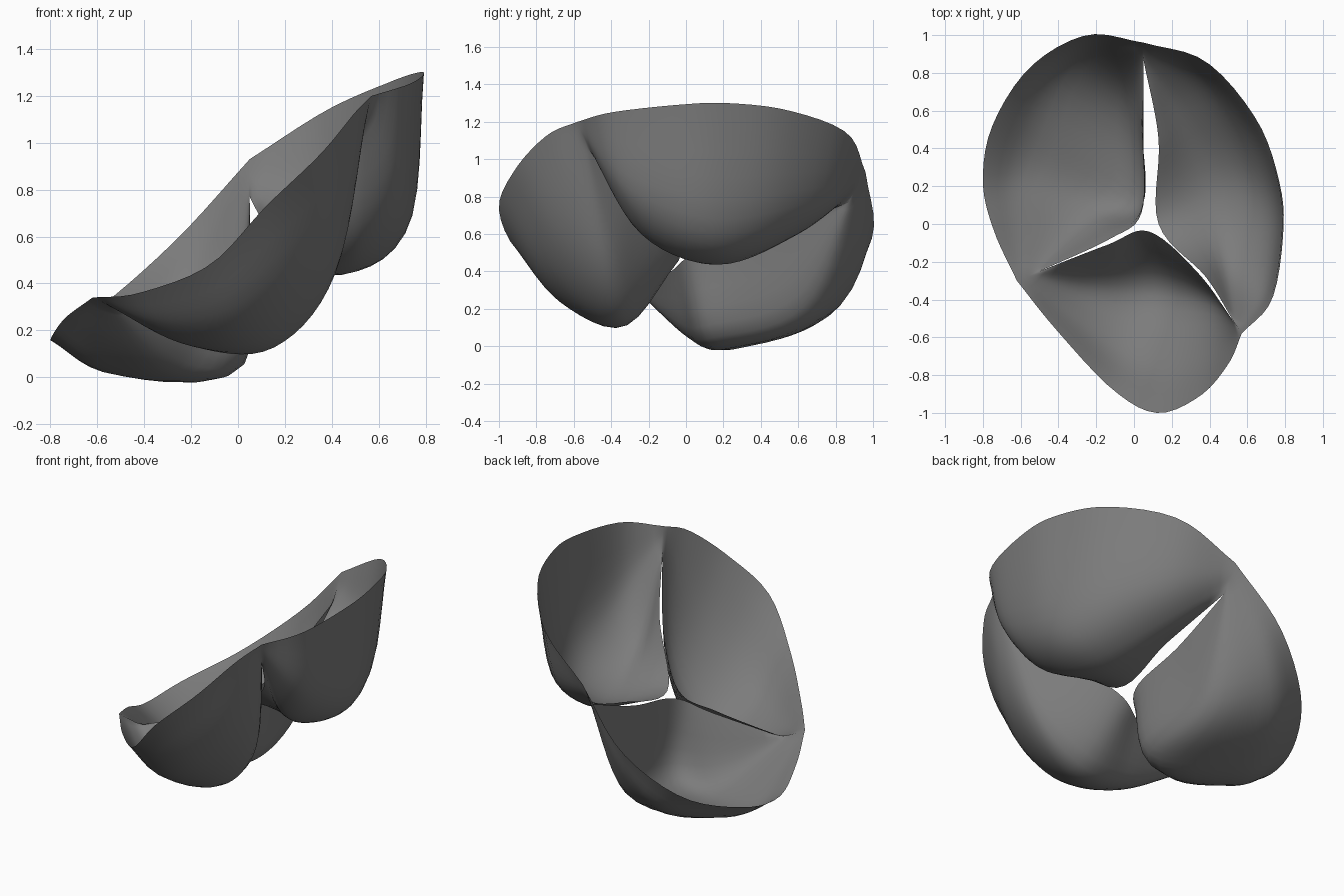
import bpy
import bmesh
from math import pi, sin
from mathutils import Vector

cube = bpy.data.objects.get("Cube")
if cube:
    bpy.data.objects.remove(cube, do_unlink=True)

COLUMNS = 28
ROWS = 16

tissue = bpy.data.materials.new("dark_grey_tissue")
tissue.use_nodes = True
grey = (0.2, 0.2, 0.2, 1)
tissue.diffuse_color = grey
tissue.node_tree.nodes["Principled BSDF"].inputs["Base Color"].default_value = grey


def spline(points, count):
    """Evenly sampled smooth curve that passes through every point."""
    points = [Vector(point) for point in points]
    before = 2 * points[0] - points[1]
    after = 2 * points[-1] - points[-2]
    padded = [before, *points, after]
    spans = len(points) - 1
    samples = []
    for step in range(count + 1):
        position = step / count * spans
        span = min(int(position), spans - 1)
        t = position - span
        a, b, c, d = padded[span:span + 4]
        linear = (c - a) / 2
        square = a - 2.5 * b + 2 * c - d / 2
        cubic = 1.5 * (b - c) + (d - a) / 2
        samples.append(b + linear * t + square * t ** 2 + cubic * t ** 3)
    return samples


def add_leaflet(bm, start, end, rim, belly, edge, sag):
    """Curved pocket hung from the rim between two commissures.

    The outer wall lies halfway from rim to belly, pushed out by the sag.
    """
    rails = []
    for row, depth in ((rim, 0), (belly, 2 / 3), (edge, 1)):
        first = Vector(start[0]).lerp(Vector(start[1]), depth)
        last = Vector(end[0]).lerp(Vector(end[1]), depth)
        rails.append(spline([first, *row, last], COLUMNS))

    grid = []
    for column, (top, low, tip) in enumerate(zip(*rails)):
        swell = sin(pi * column / COLUMNS)
        wall = top.lerp(low, 0.5) + Vector(sag) * swell
        section = spline([top, wall, low, tip], ROWS)
        grid.append([bm.verts.new(point) for point in section])

    for left, right in zip(grid, grid[1:]):
        for row in range(ROWS):
            corners = (left[row], right[row], right[row + 1], left[row + 1])
            bm.faces.new(corners)


bm = bmesh.new()

# Commissures where two leaflets meet: rim point, then end of the slit
back_joint = ((.05, .96, .93), (.05, .87, .77))
side_joint = ((-.62, -.3, .34), (-.5, -.25, .28))
front_joint = ((.57, -.58, 1.2), (.53, -.52, 1.05))

# Large low leaflet on the right and back
add_leaflet(
    bm, back_joint, side_joint,
    rim=[(-.25, 1, .6), (-.55, .83, .33), (-.75, .52, .2),
         (-.8, .22, .16), (-.74, -.04, .25)],
    belly=[(0, .64, .2), (0, .16, .03), (-.26, 0, .06)],
    edge=[(.05, .45, .6), (.04, .06, .5), (-.13, -.08, .4)],
    sag=(-.1, .1, -.08),
)

# Front leaflet
add_leaflet(
    bm, side_joint, front_joint,
    rim=[(-.42, -.55, .36), (-.12, -.87, .48), (.12, -1, .73),
         (.35, -.91, .95), (.5, -.74, 1.13)],
    belly=[(-.19, -.33, .14), (.15, -.34, .13), (.41, -.41, .44)],
    edge=[(-.14, -.11, .4), (.08, -.04, .5), (.34, -.26, .74)],
    sag=(.02, -.05, -.09),
)

# High leaflet on the left
add_leaflet(
    bm, front_joint, back_joint,
    rim=[(.73, -.4, 1.25), (.79, -.05, 1.29), (.77, .22, 1.3),
         (.65, .55, 1.26), (.38, .86, 1.14)],
    belly=[(.51, -.24, .6), (.46, .18, .44), (.27, .6, .6)],
    edge=[(.38, -.28, .78), (.13, 0, .5), (.13, .45, .6)],
    sag=(.1, 0, -.22),
)

# Weld the leaflets along their commissures into one thin smooth sheet
bmesh.ops.remove_doubles(bm, verts=bm.verts, dist=0.0005)
for face in bm.faces:
    face.smooth = True
mesh = bpy.data.meshes.new("valve_leaflets")
bm.to_mesh(mesh)
bm.free()
mesh.materials.append(tissue)
valve = bpy.data.objects.new("valve_leaflets", mesh)
bpy.context.collection.objects.link(valve)
